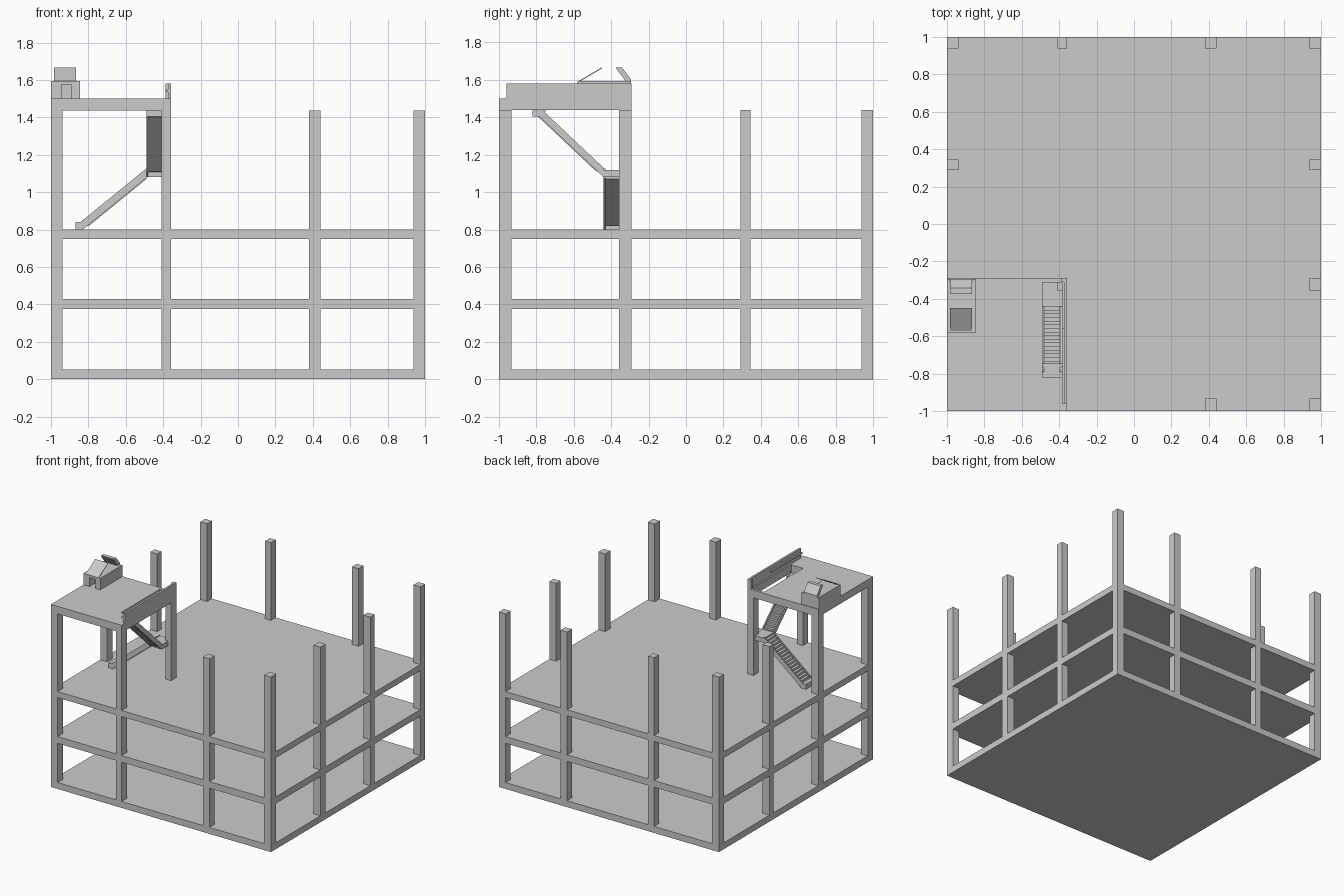
import bpy, bmesh
from mathutils import Vector

if "Cube" in bpy.data.objects:
    bpy.data.objects.remove(bpy.data.objects["Cube"])


def prism(name, pts, axis, a, b):
    """Extrude a (horizontal, z) profile along 'x' or 'y' from a to b."""
    bm = bmesh.new()
    at = (lambda u, z, t: (t, u, z)) if axis == 'x' else (lambda u, z, t: (u, t, z))
    face = bm.faces.new([bm.verts.new(at(u, z, a)) for u, z in pts])
    ext = bmesh.ops.extrude_face_region(bm, geom=[face])
    move = Vector(at(0, 0, b - a))
    bmesh.ops.translate(bm, vec=move,
                        verts=[v for v in ext['geom'] if isinstance(v, bmesh.types.BMVert)])
    bmesh.ops.recalc_face_normals(bm, faces=bm.faces)
    me = bpy.data.meshes.new(name)
    bm.to_mesh(me)
    bm.free()
    ob = bpy.data.objects.new(name, me)
    bpy.context.collection.objects.link(ob)
    return ob


def box(name, x0, x1, y0, y1, z0, z1):
    return prism(name, [(x0, z0), (x1, z0), (x1, z1), (x0, z1)], 'y', y0, y1)


def cut(ob, cutter):
    cutter.hide_render = True
    cutter.hide_viewport = True
    m = ob.modifiers.new("opening", 'BOOLEAN')
    m.operation, m.solver, m.object = 'DIFFERENCE', 'EXACT', cutter


def flight(name, axis, foot, head, thick, n, a, b):
    """Sawtooth steps between two sloping stringers, foot and head being (u, z)."""
    du, dz = (head[0] - foot[0]) / n, (head[1] - foot[1]) / n
    pts = [foot]
    for i in range(n):
        u, z = foot[0] + du * i, foot[1] + dz * i
        pts += [(u, z + dz), (u + du, z + dz)]
    low = thick * 0.7
    pts += [(head[0], head[1] - low), (foot[0] + du * 2, foot[1] - low + dz * 2)]
    prism(name + "_steps", pts, axis, a + 0.01, b - 0.01)
    up = 0.022
    side = [(foot[0], foot[1] + up), (head[0], head[1] + up),
            (head[0], head[1] + up - thick), (foot[0], foot[1] + up - thick)]
    for s, t in ((a, a + 0.01), (b - 0.01, b)):
        prism(name + "_stringer", side, axis, s, t)


# floor slabs
for i, (z0, z1) in enumerate(((0, 0.053), (0.375, 0.43), (0.75, 0.8))):
    box(f"floor_slab_{i}", -1, 1, -1, 1, z0, z1)

# perimeter columns, one length per storey
xs = ((-1, -0.938), (-0.41, -0.357), (0.38, 0.44), (0.938, 1))
ys = ((-1, -0.932), (-0.358, -0.29), (0.29, 0.345), (0.938, 1))
for z0, z1 in ((0.053, 0.375), (0.43, 0.75), (0.8, 1.438)):
    for i, (x0, x1) in enumerate(xs):
        for j, (y0, y1) in enumerate(ys):
            if i in (0, 3) or j in (0, 3):
                box("column", x0, x1, y0, y1, z0, z1)
# inner column under the platform corner
box("inner_column", -0.41, -0.357, -0.358, -0.29, 0.8, 1.438)

# roof platform with stair opening
platform = box("roof_platform", -1, -0.357, -1, -0.29, 1.438, 1.5)
cut(platform, box("stair_opening_cutter", -0.49, -0.385, -0.82, -0.312, 1.4, 1.6))

# parapet beside the stairs
box("parapet_panel", -0.373, -0.357, -0.96, -0.31, 1.5, 1.58)
box("parapet_rail", -0.385, -0.373, -0.96, -0.56, 1.535, 1.55)
box("parapet_post", -0.388, -0.357, -0.31, -0.29, 1.5, 1.58)

# stairs: lower flight along x, landing, upper flight along y
flight("lower_stair", 'y', (-0.84, 0.82), (-0.49, 1.105), 0.05, 17, -0.44, -0.312)
box("stair_foot", -0.87, -0.835, -0.44, -0.312, 0.8, 0.842)
box("stair_landing", -0.49, -0.385, -0.44, -0.312, 1.08, 1.118)
flight("upper_stair", 'x', (-0.44, 1.108), (-0.79, 1.438), 0.05, 18, -0.49, -0.385)
prism("upper_stair_end", [(-0.82, 1.405), (-0.78, 1.405), (-0.745, 1.437), (-0.82, 1.437)],
      'x', -0.49, -0.385)

# roof hut with doorway
hut = box("roof_hut", -1, -0.845, -0.58, -0.295, 1.5, 1.595)
cut(hut, box("doorway_cutter", -0.945, -0.89, -0.7, -0.35, 1.49, 1.575))

# two leaning roof flaps with an open ridge
prism("front_flap", [(-0.58, 1.59), (-0.57, 1.59), (-0.45, 1.661), (-0.45, 1.667)],
      'x', -0.983, -0.865)
prism("back_flap", [(-0.32, 1.59), (-0.295, 1.59), (-0.295, 1.605), (-0.343, 1.667),
                    (-0.373, 1.667), (-0.373, 1.66)], 'x', -0.983, -0.865)
